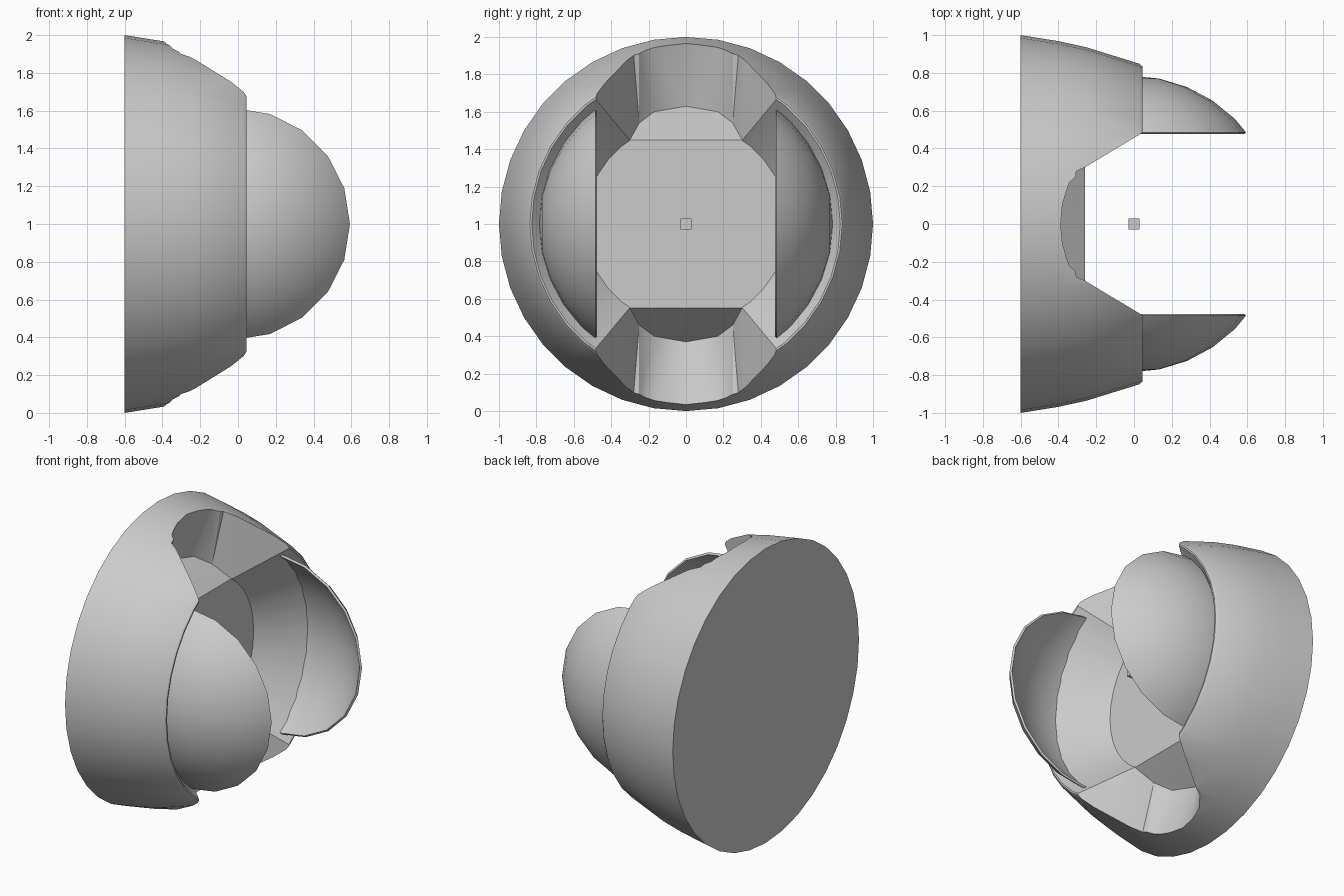
import bpy, bmesh, math
from mathutils import Vector

if "Cube" in bpy.data.objects:
    bpy.data.objects.remove(bpy.data.objects["Cube"], do_unlink=True)

grey = bpy.data.materials.new("plain_grey")
grey.use_nodes = True
COLOUR = (0.6, 0.6, 0.6, 1)
grey.diffuse_color = COLOUR
grey.node_tree.nodes["Principled BSDF"].inputs["Base Color"].default_value = COLOUR


def add_object(name, bm):
    bmesh.ops.recalc_face_normals(bm, faces=bm.faces[:])
    mesh = bpy.data.meshes.new(name)
    bm.to_mesh(mesh)
    bm.free()
    mesh.materials.append(grey)
    obj = bpy.data.objects.new(name, mesh)
    bpy.context.collection.objects.link(obj)
    obj.location.z = 1
    return obj


def smooth(obj, angle=32):
    bpy.ops.object.select_all(action='DESELECT')
    obj.select_set(True)
    bpy.context.view_layer.objects.active = obj
    bpy.ops.object.shade_smooth_by_angle(angle=math.radians(angle))


def apply_modifiers(obj):
    bpy.context.view_layer.update()
    graph = bpy.context.evaluated_depsgraph_get()
    mesh = bpy.data.meshes.new_from_object(obj.evaluated_get(graph))
    obj.modifiers.clear()
    obj.data = mesh


def outer_radius(x):
    # Radius of the tapered outer wall
    return 0.935 - 0.31 * (x + 0.25) if x > -0.25 else 0.935 - 0.187 * (x + 0.25)


# Tapered bowl turned around the x axis, with a flat recessed floor
profile = [(-0.6, 0), (-0.6, 1), (-0.4, 0.968), (-0.25, 0.935), (0.03, 0.848),
           (0.044, 0.835), (0.044, 0.825), (0.03, 0.812), (-0.26, 0.54), (-0.26, 0)]
bm = bmesh.new()
verts = [bm.verts.new((x, 0, r)) for x, r in profile]
edges = [bm.edges.new(pair) for pair in zip(verts, verts[1:])]
bmesh.ops.spin(bm, geom=verts + edges, cent=(0, 0, 0), axis=(1, 0, 0),
               angle=math.tau, steps=36, use_duplicate=False)
bmesh.ops.remove_doubles(bm, verts=bm.verts[:], dist=1e-4)
bowl = add_object("bowl", bm)

# Scalloped notches at the top and bottom of the bowl
# Half rows: y, x on the sloped ledge, z on the ledge, x on the outer wall
half = [(0.3, -0.26, 0.45, -0.26), (0.25, -0.37, 0.54, -0.31),
        (0.17, -0.45, 0.6, -0.36), (0, -0.5, 0.63, -0.39)]
row = [(-y, a, z, b) for y, a, z, b in half] + half[-2::-1]
for side, name in ((1, "top_notch_cutter"), (-1, "bottom_notch_cutter")):
    bm = bmesh.new()
    inner, outer = [], []
    for y, xi, zi, xo in row:
        zo = math.sqrt(outer_radius(xo) ** 2 - y * y)
        low = Vector((xi, y, zi))
        high = low.lerp(Vector((xo, y, zo)), (1.15 - zi) / (zo - zi))
        inner.append(low)
        outer.append(high)
    for ring, z in ((inner, 0.45), (outer, 1.15)):
        ring += [Vector((0.14, 0.54, z)), Vector((0.14, -0.54, z))]
    lows = [bm.verts.new((v.x, v.y, v.z * side)) for v in inner]
    highs = [bm.verts.new((v.x, v.y, v.z * side)) for v in outer]
    n = len(lows)
    for i in range(n):
        j = (i + 1) % n
        bm.faces.new((lows[i], lows[j], highs[j], highs[i]))
    bm.faces.new(lows[:n - 2])
    bm.faces.new((lows[0], lows[n - 3], lows[n - 2], lows[n - 1]))
    bm.faces.new(highs)
    bmesh.ops.triangulate(bm, faces=bm.faces[:])
    cutter = add_object(name, bm)
    cutter.hide_render = True
    cutter.hide_set(True)
    mod = bowl.modifiers.new(name, 'BOOLEAN')
    mod.object = cutter
    mod.operation = 'DIFFERENCE'
    mod.solver = 'EXACT'
apply_modifiers(bowl)
for cutter_name in ("top_notch_cutter", "bottom_notch_cutter"):
    bpy.data.objects.remove(bpy.data.objects[cutter_name], do_unlink=True)
smooth(bowl)

# Thin spherical side flaps
for side, name in ((1, "back_flap"), (-1, "front_flap")):
    bm = bmesh.new()
    bmesh.ops.create_uvsphere(bm, u_segments=20, v_segments=16, radius=0.785)
    for v in bm.verts:
        v.co = Vector((v.co.x - 0.02, v.co.z, v.co.y))
    for point, normal in (((0, 0.485 * side, 0), (0, side, 0)), ((-0.06, 0, 0), (1, 0, 0))):
        bmesh.ops.bisect_plane(bm, geom=bm.verts[:] + bm.edges[:] + bm.faces[:],
                               plane_co=point, plane_no=normal, clear_inner=True)
    flap = add_object(name, bm)
    shell = flap.modifiers.new("thickness", 'SOLIDIFY')
    shell.thickness = 0.015
    shell.offset = -1
    apply_modifiers(flap)
    smooth(flap)

# Small floating block in the middle
bm = bmesh.new()
bmesh.ops.create_cube(bm, size=0.06)
add_object("centre_block", bm)
